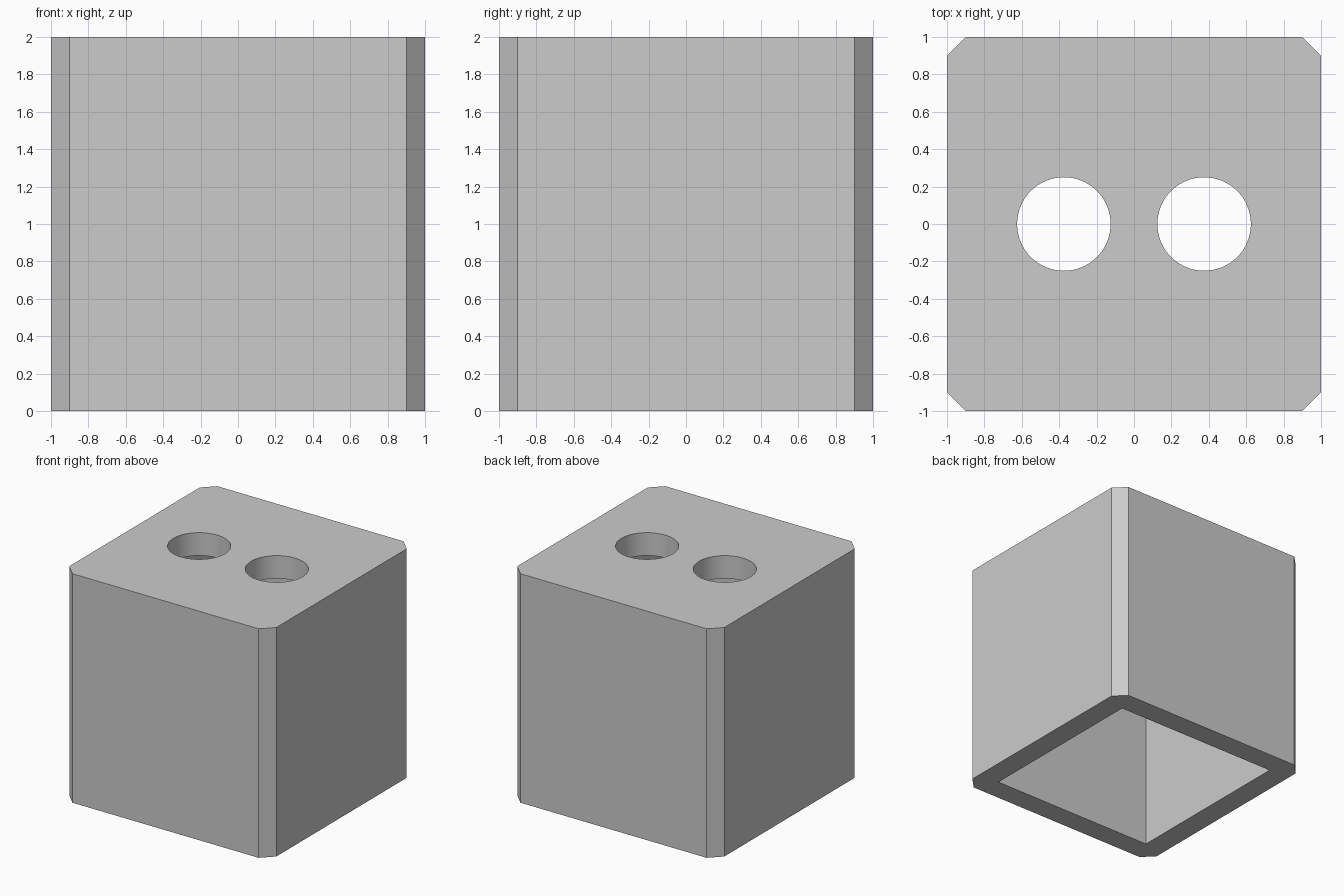
import bpy
import bmesh
import math
from mathutils import Matrix

HALF = 1.0       # half width of the block
HEIGHT = 2.0
CHAMFER = 0.1    # cut on the upright corners
WALL = 0.2       # side and top thickness
HOLE_RADIUS = 0.25
HOLE_X = 0.375

default_cube = bpy.data.objects.get("Cube")
if default_cube:
    bpy.data.objects.remove(default_cube, do_unlink=True)

grey = bpy.data.materials.new("light_grey")
grey.use_nodes = True
colour = (0.6, 0.6, 0.6, 1)
grey.diffuse_color = colour
grey.node_tree.nodes["Principled BSDF"].inputs["Base Color"].default_value = colour


def make_object(name, bm):
    mesh = bpy.data.meshes.new(name)
    bm.to_mesh(mesh)
    bm.free()
    mesh.materials.append(grey)
    obj = bpy.data.objects.new(name, mesh)
    bpy.context.collection.objects.link(obj)
    return obj


def box_mesh(half, bottom, top):
    bm = bmesh.new()
    size = Matrix.Diagonal((2 * half, 2 * half, top - bottom, 1))
    bmesh.ops.create_cube(bm, size=1, matrix=Matrix.Translation((0, 0, (top + bottom) / 2)) @ size)
    return bm


def cut(target, cutter):
    cutter.hide_render = True
    mod = target.modifiers.new("cut", "BOOLEAN")
    mod.operation = "DIFFERENCE"
    mod.solver = "EXACT"
    mod.object = cutter
    bpy.context.view_layer.objects.active = target
    bpy.ops.object.modifier_apply(modifier=mod.name)
    bpy.data.objects.remove(cutter, do_unlink=True)


# Block with chamfered upright edges
bm = box_mesh(HALF, 0, HEIGHT)
upright = [e for e in bm.edges if abs(e.verts[0].co.z - e.verts[1].co.z) > 1]
bmesh.ops.bevel(bm, geom=upright, offset=CHAMFER, offset_type="OFFSET",
                segments=1, affect="EDGES")
block = make_object("hollow_block", bm)

# Square cavity, open at the bottom
cut(block, make_object("cavity_cutter", box_mesh(HALF - WALL, -0.5, HEIGHT - WALL)))

# Two round holes through the top plate
for side in (-1, 1):
    bm = bmesh.new()
    bmesh.ops.create_cone(bm, cap_ends=True, segments=64,
                          radius1=HOLE_RADIUS, radius2=HOLE_RADIUS, depth=4 * WALL,
                          matrix=Matrix.Translation((side * HOLE_X, 0, HEIGHT - WALL / 2)))
    cut(block, make_object("hole_cutter", bm))

# Smooth hole walls, sharp corners
bpy.ops.object.select_all(action="DESELECT")
block.select_set(True)
bpy.context.view_layer.objects.active = block
bpy.ops.object.shade_smooth_by_angle(angle=math.radians(30))
